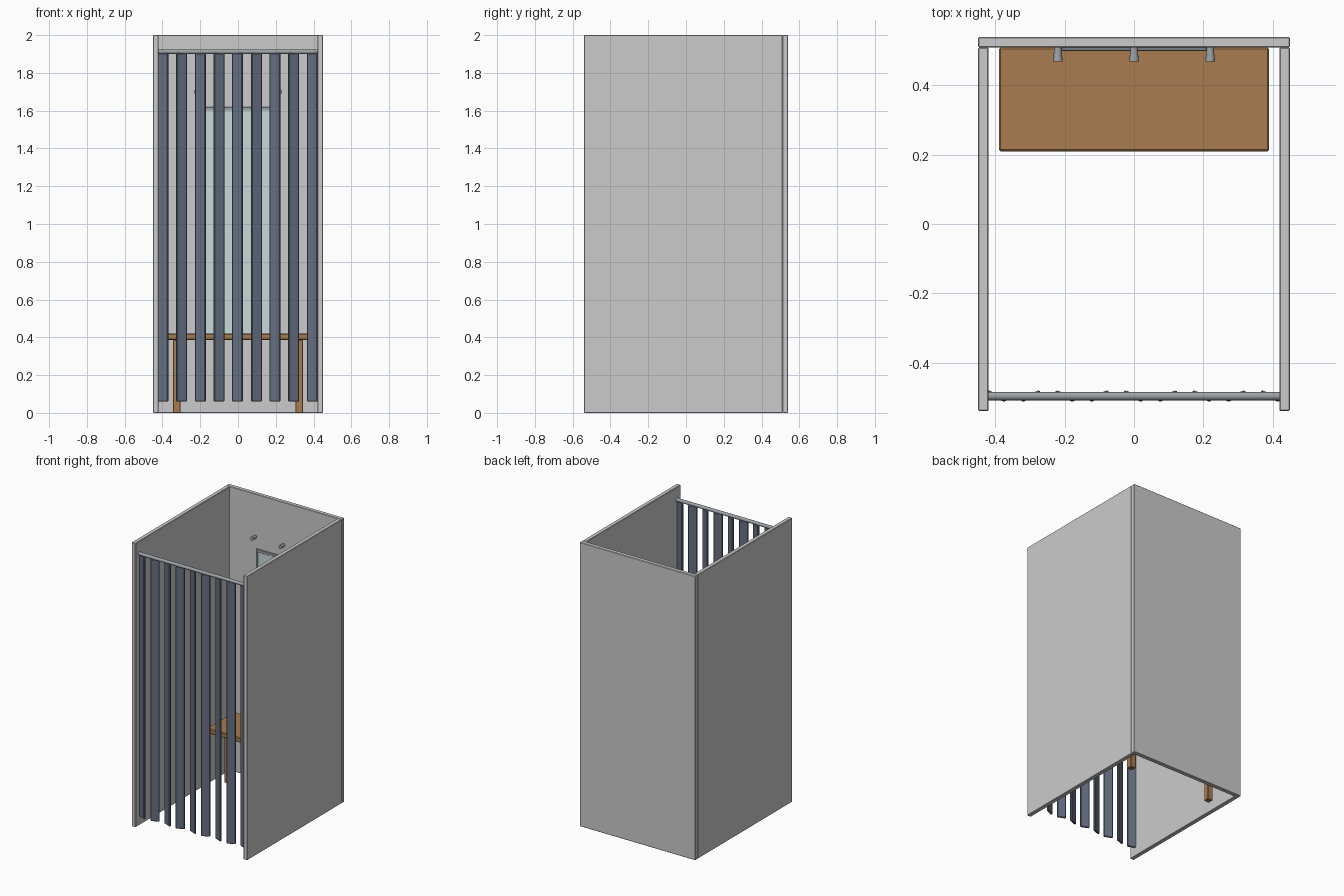
import bpy, math

if "Cube" in bpy.data.objects:
    bpy.data.objects.remove(bpy.data.objects["Cube"])


def material(name, r, g, b):
    m = bpy.data.materials.new(name)
    m.diffuse_color = (r, g, b, 1)
    m.use_nodes = True
    m.node_tree.nodes["Principled BSDF"].inputs["Base Color"].default_value = m.diffuse_color
    return m


WOOD = material("wood", 0.40, 0.20, 0.08)
FABRIC = material("slate_blue", 0.13, 0.16, 0.22)
GLASS = material("mirror_glass", 0.58, 0.70, 0.71)
METAL = material("metal", 0.33, 0.36, 0.38)


def box(name, x, y, z, mat=None, bevel=0.003, turn=0):
    """Box from (min, max) ranges, turned about its own vertical axis."""
    bpy.ops.mesh.primitive_cube_add(
        size=1, location=[(a + b) / 2 for a, b in (x, y, z)])
    o = bpy.context.object
    o.name = name
    o.scale = [b - a for a, b in (x, y, z)]
    bpy.ops.object.transform_apply(location=False, rotation=False, scale=True)
    o.rotation_euler.z = turn
    if mat:
        o.data.materials.append(mat)
    if bevel:
        m = o.modifiers.new("edge", 'BEVEL')
        m.width, m.segments = bevel, 1
    return o


def cylinder(name, r1, r2, depth, loc, rot, sides, mat):
    bpy.ops.mesh.primitive_cone_add(vertices=sides, radius1=r1, radius2=r2,
                                    depth=depth, location=loc, rotation=rot)
    o = bpy.context.object
    o.name = name
    o.data.materials.append(mat)
    bpy.ops.object.shade_smooth_by_angle(angle=math.radians(40))


# Cubicle walls
box("back_wall", (-0.45, 0.45), (0.51, 0.54), (0, 2))
for side, s in (("left", -1), ("right", 1)):
    box(side + "_wall", sorted((s * 0.42, s * 0.45)), (-0.54, 0.51), (0, 2))

# Bench
box("bench_seat", (-0.39, 0.39), (0.21, 0.51), (0.385, 0.42), WOOD, 0.005)
for side, s in (("left", -1), ("right", 1)):
    c = s * 0.325
    box(side + "_bench_leg", (c - 0.02, c + 0.02), (0.34, 0.38),
        (0, 0.385), WOOD)

# Wall mirror and its frame
box("mirror_glass", (-0.195, 0.195), (0.503, 0.51), (0.42, 1.605), GLASS, 0)
box("mirror_frame_top", (-0.21, 0.21), (0.5, 0.51), (1.6, 1.62), METAL, 0.002)
box("mirror_frame_bottom", (-0.21, 0.21), (0.5, 0.51), (0.40, 0.42), METAL, 0.002)
for side, s in (("left", -1), ("right", 1)):
    box("mirror_frame_" + side, sorted((s * 0.195, s * 0.21)), (0.5, 0.51),
        (0.42, 1.6), METAL, 0.002)

# Coat hooks, flaring towards the room
for i, x in enumerate((-0.22, 0, 0.22)):
    cylinder(f"coat_hook_{i + 1}", 0.010, 0.014, 0.04, (x, 0.49, 1.70),
             (math.pi / 2, 0, 0), 12, METAL)

# Curtain rail
cylinder("curtain_rail", 0.012, 0.012, 0.84, (0, -0.497, 1.912),
         (0, math.pi / 2, 0), 16, METAL)

# Curtain folds, turned alternately
for i in range(9):
    c = -0.397 + i * 0.0988
    box(f"curtain_fold_{i + 1}", (c - 0.03, c + 0.03), (-0.504, -0.490),
        (0.06, 1.905), FABRIC, 0.004, math.radians(-22 if i % 2 == 0 else 22))
